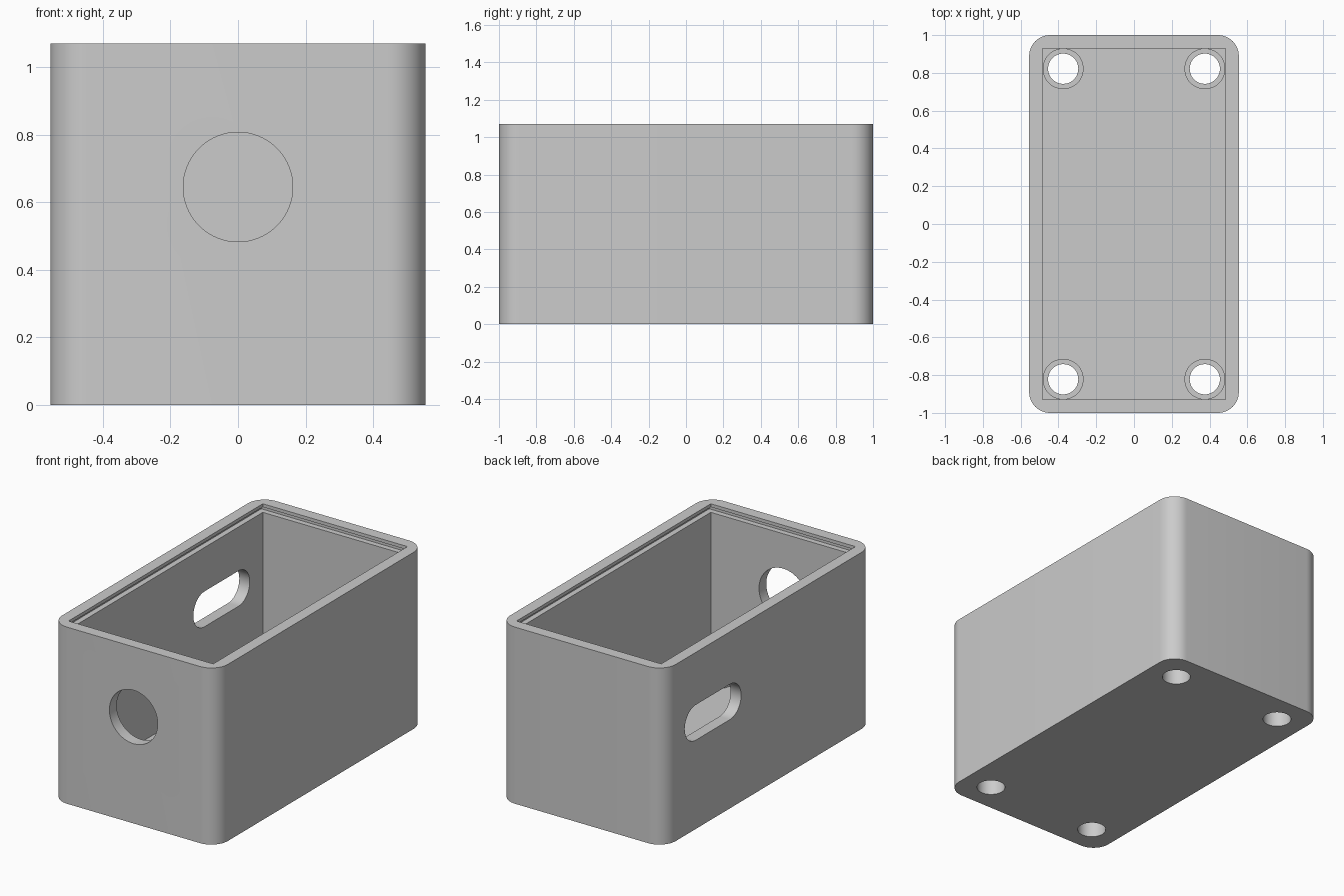
import bpy, bmesh, math
from mathutils import Matrix

if "Cube" in bpy.data.objects:
    bpy.data.objects.remove(bpy.data.objects["Cube"])

grey = bpy.data.materials.new("light_grey")
grey.diffuse_color = (0.6, 0.6, 0.6, 1)
grey.use_nodes = True
grey.node_tree.nodes["Principled BSDF"].inputs["Base Color"].default_value = grey.diffuse_color

HX, HY, H = 0.555, 1.0, 1.07      # outer half sizes and height
WALL, CORNER = 0.07, 0.11
IX, IY = HX - WALL, HY - WALL     # cavity half sizes


def make(name, outline, z0, z1, matrix=None):
    """Extrude a closed outline between two heights."""
    bm = bmesh.new()
    face = bm.faces.new([bm.verts.new((x, y, z0)) for x, y in outline])
    new = bmesh.ops.extrude_face_region(bm, geom=[face])["geom"]
    verts = [v for v in new if isinstance(v, bmesh.types.BMVert)]
    bmesh.ops.translate(bm, vec=(0, 0, z1 - z0), verts=verts)
    if matrix:
        bm.transform(matrix)
    bmesh.ops.recalc_face_normals(bm, faces=bm.faces[:])
    mesh = bpy.data.meshes.new(name)
    bm.to_mesh(mesh)
    bm.free()
    mesh.materials.append(grey)
    ob = bpy.data.objects.new(name, mesh)
    bpy.context.collection.objects.link(ob)
    return ob


def rounded(hx, hy, r, steps=12):
    """Rounded rectangle; r equal to a half size gives a slot or circle."""
    pts = []
    for i, (sx, sy) in enumerate(((1, 1), (-1, 1), (-1, -1), (1, -1))):
        for k in range(steps + 1):
            a = math.pi / 2 * (i + k / steps)
            p = (sx * (hx - r) + r * math.cos(a), sy * (hy - r) + r * math.sin(a))
            if not pts or math.dist(p, pts[-1]) > 1e-5:
                pts.append(p)
    if math.dist(pts[0], pts[-1]) < 1e-5:
        pts.pop()
    return pts


def rect(hx, hy):
    return [(hx, hy), (-hx, hy), (-hx, -hy), (hx, -hy)]


def boolean(ob, other, op="DIFFERENCE"):
    mod = ob.modifiers.new(other.name, "BOOLEAN")
    mod.object, mod.operation, mod.solver = other, op, "EXACT"
    bpy.context.view_layer.objects.active = ob
    bpy.ops.object.modifier_apply(modifier=mod.name)
    bpy.data.objects.remove(other)


# Box body with sharp-cornered cavity and a lid groove near the rim
body = make("box_body", rounded(HX, HY, CORNER), 0, H)
boolean(body, make("cavity", rect(IX, IY), WALL, H + 0.1))
boolean(body, make("lid_groove", rect(IX + 0.033, IY + 0.033), 1.018, 1.05))

# Round cable hole through the front wall
boolean(body, make("cable_hole", rounded(0.162, 0.162, 0.162, 16), -0.1, 0.1,
                   Matrix.Translation((0, -HY, 0.645)) @ Matrix.Rotation(math.pi / 2, 4, "X")))

# Long slot through the left wall, towards the back
boolean(body, make("side_slot", rounded(0.107, 0.27, 0.107), -0.1, 0.1,
                   Matrix.Translation((-HX, 0.535, 0.645)) @ Matrix.Rotation(math.pi / 2, 4, "Y")))

# Screw bosses in the corners, drilled through the floor
for sx in (-1, 1):
    for sy in (-1, 1):
        at = Matrix.Translation((sx * 0.375, sy * 0.822, 0))
        boolean(body, make("boss", rounded(0.108, 0.108, 0.108), 0.03, 0.17, at), "UNION")
        boolean(body, make("screw_hole", rounded(0.08, 0.08, 0.08), -0.1, 0.3, at))

# Smooth shading with sharp edges kept
bpy.ops.object.select_all(action="DESELECT")
body.select_set(True)
bpy.context.view_layer.objects.active = body
bpy.ops.object.shade_smooth_by_angle(angle=math.radians(30))
